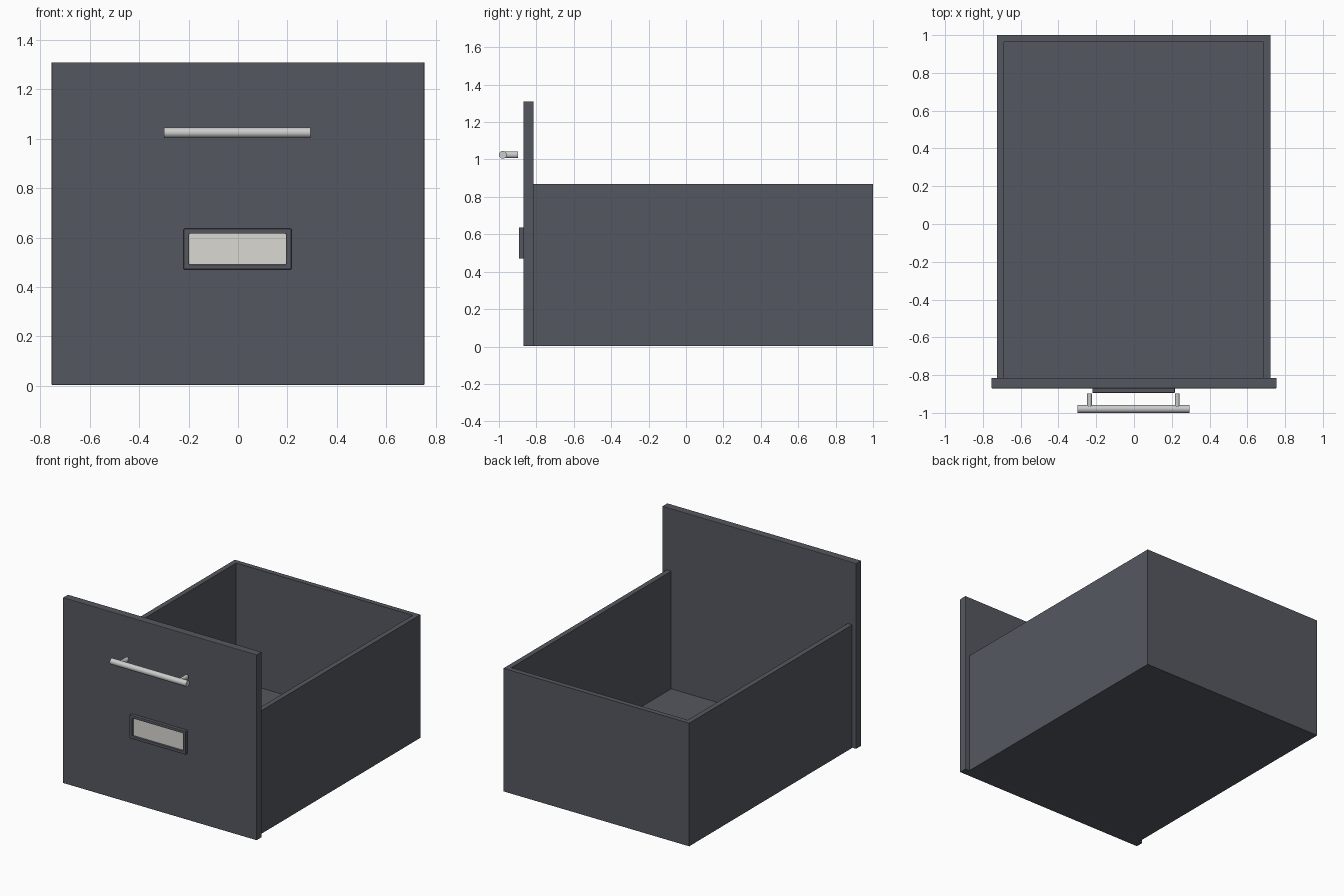
import bpy, bmesh, math

if "Cube" in bpy.data.objects:
    bpy.data.objects.remove(bpy.data.objects["Cube"])


def material(name, rgb):
    m = bpy.data.materials.new(name)
    m.diffuse_color = (*rgb, 1)
    m.use_nodes = True
    m.node_tree.nodes["Principled BSDF"].inputs["Base Color"].default_value = m.diffuse_color
    return m


DARK = material("dark_laminate", (0.09, 0.097, 0.115))
METAL = material("brushed_metal", (0.55, 0.54, 0.53))
PAPER = material("label_card", (0.70, 0.69, 0.65))


def finish(name, bm, mat, bevel=0.0):
    bmesh.ops.recalc_face_normals(bm, faces=bm.faces)
    me = bpy.data.meshes.new(name)
    bm.to_mesh(me)
    bm.free()
    ob = bpy.data.objects.new(name, me)
    bpy.context.collection.objects.link(ob)
    me.materials.append(mat)
    if bevel:
        mod = ob.modifiers.new("edge", "BEVEL")
        mod.width = bevel
        mod.segments = 2
    return ob


def box(name, x, y, z, mat, bevel=0.0):
    bm = bmesh.new()
    bmesh.ops.create_cube(bm, size=1)
    for v in bm.verts:
        for i, (a, b) in enumerate((x, y, z)):
            v.co[i] = (a + b) / 2 + v.co[i] * (b - a)
    return finish(name, bm, mat, bevel)


def prism(name, profile, vec, mat):
    bm = bmesh.new()
    face = bm.faces.new([bm.verts.new(p) for p in profile])
    out = bmesh.ops.extrude_face_region(bm, geom=[face], use_keep_orig=True)
    verts = [g for g in out["geom"] if isinstance(g, bmesh.types.BMVert)]
    bmesh.ops.translate(bm, verts=verts, vec=vec)
    return finish(name, bm, mat)


def rod(name, loc, rot, radius, length, scale=(1, 1, 1)):
    bpy.ops.mesh.primitive_cylinder_add(vertices=32, radius=radius, depth=length,
                                        location=loc, rotation=rot)
    ob = bpy.context.object
    ob.name = name
    ob.scale = scale
    ob.data.materials.append(METAL)
    bpy.ops.object.shade_smooth_by_angle(angle=math.radians(40))
    return ob


# Drawer front and bottom board
box("front_panel", (-0.755, 0.755), (-0.87, -0.815), (0.003, 1.31), DARK, 0.003)
box("bottom_board", (-0.725, 0.722), (-0.815, 1.0), (0.003, 0.042), DARK)

# Side and back walls as one U profile standing on the bottom
L, R, F, B, T = -0.725, 0.722, -0.815, 1.0, 0.036
u = [(L, F), (L, B), (R, B), (R, F), (R - T, F), (R - T, B - T), (L + T, B - T), (L + T, F)]
prism("drawer_walls", [(x, y, 0.042) for x, y in u], (0, 0, 0.828), DARK)

# Bar handle on two short posts
CX, HZ = -0.003, 1.025
rod("handle_bar", (CX, -0.979, HZ), (0, math.pi / 2, 0), 0.021, 0.594)
for side, s in (("left", -1), ("right", 1)):
    rod("handle_post_" + side, (CX + s * 0.232, -0.934, HZ), (math.pi / 2, 0, 0),
        0.017, 0.074, (0.77, 1, 1))

# Label holder: rectangular ring frame with a recessed card
bm = bmesh.new()
rings = []
for y in (-0.868, -0.894):
    for w, h in ((0.218, 0.0825), (0.196, 0.063)):
        rings.append([bm.verts.new((CX + 0.001 + a * w, y, 0.5535 + b * h))
                      for a, b in ((-1, -1), (1, -1), (1, 1), (-1, 1))])
bo, bi, fo, fi = rings
for p, q in ((bo, fo), (fo, fi), (fi, bi), (bi, bo)):
    for i in range(4):
        j = (i + 1) % 4
        bm.faces.new((p[i], p[j], q[j], q[i]))
finish("label_frame", bm, DARK, 0.003)
box("label_card", (CX - 0.197, CX + 0.199), (-0.879, -0.869), (0.489, 0.618), PAPER)
